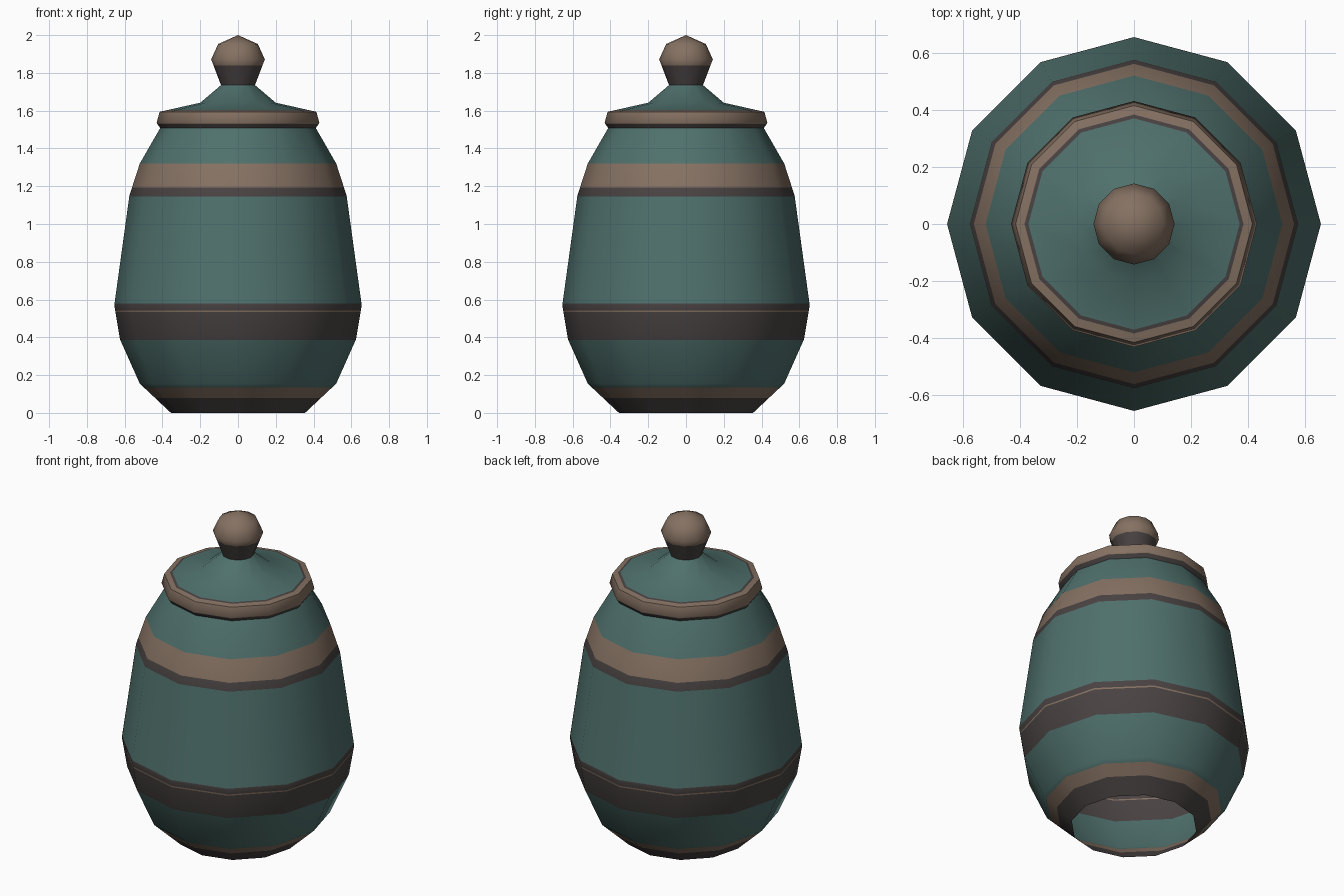
import bpy, bmesh, math

if "Cube" in bpy.data.objects:
    bpy.data.objects.remove(bpy.data.objects["Cube"])

SIDES = 12


def material(name, rgb):
    m = bpy.data.materials.new(name)
    m.diffuse_color = (*rgb, 1)
    m.use_nodes = True
    m.node_tree.nodes["Principled BSDF"].inputs["Base Color"].default_value = m.diffuse_color
    return m


TEAL, TAN, DARK = 0, 1, 2
MATS = [material("teal glaze", (0.078, 0.163, 0.150)),
        material("tan clay", (0.235, 0.165, 0.122)),
        material("dark brown", (0.067, 0.055, 0.055))]


def lathe(name, profile, bands):
    """Spin (radius, z) points round z; bands = (upper z, colour), cut into the profile."""
    pts = [profile[0]]
    for (r0, z0), (r1, z1) in zip(profile, profile[1:]):
        for cut, _ in bands:
            if z0 + 0.001 < cut < z1 - 0.001:
                t = (cut - z0) / (z1 - z0)
                pts.append((r0 + t * (r1 - r0), cut))
        pts.append((r1, z1))
    bm = bmesh.new()
    rings = []
    for r, z in pts:
        if r == 0:
            rings.append([bm.verts.new((0, 0, z))] * SIDES)
        else:
            rings.append([bm.verts.new((r * math.cos(a), r * math.sin(a), z))
                          for a in (2 * math.pi * i / SIDES for i in range(SIDES))])
    for k in range(len(pts) - 1):
        mid = (pts[k][1] + pts[k + 1][1]) / 2
        colour = next(c for top, c in bands if mid < top)
        for i in range(SIDES):
            j = (i + 1) % SIDES
            quad = [rings[k][i], rings[k][j], rings[k + 1][j], rings[k + 1][i]]
            f = bm.faces.new(list(dict.fromkeys(quad)))
            f.material_index = colour
    me = bpy.data.meshes.new(name)
    bm.to_mesh(me)
    bm.free()
    for m in MATS:
        me.materials.append(m)
    ob = bpy.data.objects.new(name, me)
    bpy.context.collection.objects.link(ob)
    bpy.ops.object.select_all(action='DESELECT')
    ob.select_set(True)
    bpy.context.view_layer.objects.active = ob
    bpy.ops.object.shade_smooth_by_angle(angle=math.radians(50))
    return ob


# Open-bottomed jar with painted bands
lathe("jar_body",
      [(0.355, 0), (0.52, 0.155), (0.625, 0.39), (0.655, 0.57),
       (0.575, 1.15), (0.52, 1.32), (0.412, 1.508)],
      [(0.08, DARK), (0.135, TAN), (0.385, TEAL), (0.534, DARK), (0.543, TAN),
       (0.58, DARK), (1.145, TEAL), (1.193, DARK), (1.32, TAN), (2, TEAL)])

# Lid with rounded rim, rising to the neck of the knob
lathe("lid",
      [(0.412, 1.508), (0.431, 1.535), (0.415, 1.594), (0.2, 1.642), (0.09, 1.735)],
      [(1.53, DARK), (1.601, TAN), (1.604, DARK), (2, TEAL)])

# Faceted knob
lathe("lid_knob",
      [(0.09, 1.735), (0.142, 1.872), (0.105, 1.953), (0, 2.0)],
      [(1.838, DARK), (2.1, TAN)])
